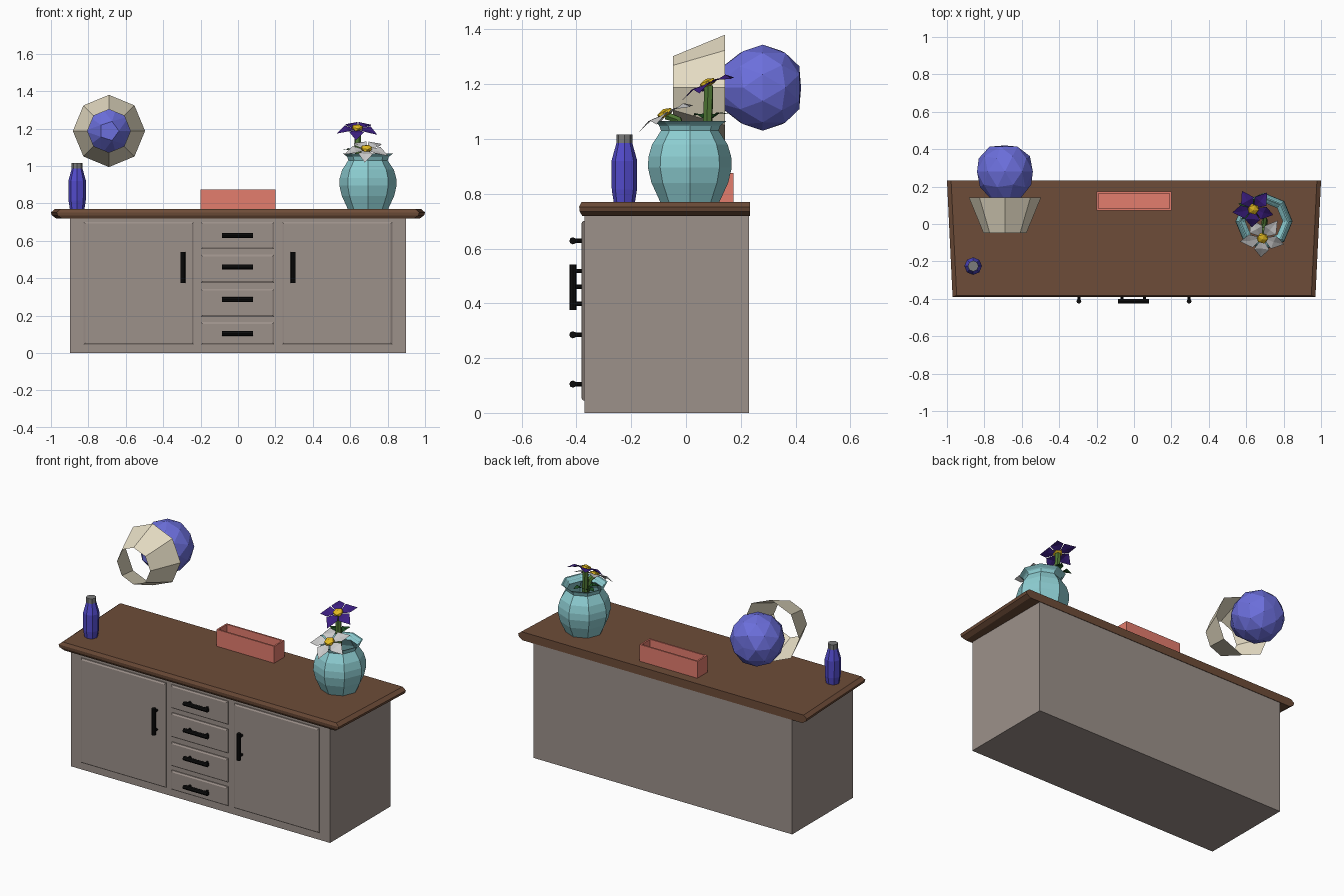
import bpy, bmesh
from math import sin, cos, pi, radians
from mathutils import Vector, Matrix

if "Cube" in bpy.data.objects:
    bpy.data.objects.remove(bpy.data.objects["Cube"])


def mat(name, r, g, b):
    m = bpy.data.materials.new(name)
    m.diffuse_color = (r, g, b, 1)
    m.use_nodes = True
    m.node_tree.nodes["Principled BSDF"].inputs["Base Color"].default_value = m.diffuse_color
    return m


TAUPE = mat("taupe", .335, .283, .255)
WOOD = mat("wood", .155, .073, .04)
BLACK = mat("black", .004, .004, .004)
AQUA = mat("aqua", .27, .62, .65)
BLUE = mat("blue", .085, .07, .60)
GREY = mat("cap_grey", .20, .20, .20)
CORAL = mat("coral", .77, .205, .155)
CREAM = mat("cream", .80, .73, .56)
GLOBE = mat("periwinkle", .15, .16, .72)
GREEN = mat("green", .08, .19, .035)
LEAF = mat("leaf_green", .012, .075, .015)
PURPLE = mat("purple", .045, .013, .22)
WHITE = mat("white", .75, .75, .75)
YELLOW = mat("yellow", .78, .50, .015)


def finish(name, bm, material):
    bmesh.ops.recalc_face_normals(bm, faces=bm.faces[:])
    me = bpy.data.meshes.new(name)
    bm.to_mesh(me)
    bm.free()
    me.materials.append(material)
    ob = bpy.data.objects.new(name, me)
    bpy.context.collection.objects.link(ob)
    return ob


def loft(name, rings, material, caps=(True, True)):
    """Skin a list of equal-length point rings."""
    bm = bmesh.new()
    vs = [[bm.verts.new(p) for p in ring] for ring in rings]
    n = len(vs[0])
    for a, b in zip(vs, vs[1:]):
        for i in range(n):
            j = (i + 1) % n
            bm.faces.new((a[i], a[j], b[j], b[i]))
    if caps[0]:
        bm.faces.new(vs[0])
    if caps[1]:
        bm.faces.new(vs[-1])
    return finish(name, bm, material)


def rect(x0, x1, y0, y1, z):
    return [(x0, y0, z), (x1, y0, z), (x1, y1, z), (x0, y1, z)]


def turned(name, cx, cy, profile, sides, material, caps=(True, True)):
    """Lathe (radius, z) pairs about a vertical axis."""
    rings = [[(cx + r * cos(2 * pi * i / sides), cy + r * sin(2 * pi * i / sides), z)
              for i in range(sides)] for r, z in profile]
    return loft(name, rings, material, caps)


def tube(name, pts, r, sides, material):
    """Round bar through points, one ring per point."""
    pts = [Vector(p) for p in pts]
    rings = []
    for i, p in enumerate(pts):
        d = pts[min(i + 1, len(pts) - 1)] - pts[max(i - 1, 0)]
        q = d.to_track_quat('Z', 'Y')
        rings.append([p + q @ Vector((r * cos(2 * pi * k / sides), r * sin(2 * pi * k / sides), 0))
                      for k in range(sides)])
    return loft(name, rings, material)


# Cabinet body and tapered, bevelled top
loft("cabinet_body", [rect(-.897, .897, -.37, .23, 0), rect(-.897, .897, -.37, .23, .72)], TAUPE)


def top_ring(inset, z):
    b, f = 1 - inset, .97 - inset
    return [(-f, -.39 + inset * .4, z), (f, -.39 + inset * .4, z), (b, .233, z), (-b, .233, z)]


loft("cabinet_top", [top_ring(.03, .718), top_ring(.005, .735), top_ring(0, .752), top_ring(.022, .77)], WOOD)


# Raised door and drawer panels
def panel(name, x0, x1, z0, z1):
    def ring(y, i):
        return [(x0 + i, y, z0 + i), (x1 - i, y, z0 + i), (x1 - i, y, z1 - i), (x0 + i, y, z1 - i)]
    loft(name, [ring(-.365, 0), ring(-.376, 0), ring(-.382, .009)], TAUPE)


# Bar handle with two posts
def handle(name, x, z, axis):
    a = Vector(axis)
    c = Vector((x, -.413, z))
    tube(name + "_bar", [c - a * .083, c + a * .083], .013, 8, BLACK)
    for i, s in enumerate((-1, 1)):
        p = c + a * .06 * s
        tube(f"{name}_post_{i}", [p, p + Vector((0, .04, 0))], .008, 8, BLACK)


for side, s in (("left", -1), ("right", 1)):
    xs = sorted((s * .237, s * .825))
    panel(side + "_door", xs[0], xs[1], .045, .70)
    handle(side + "_door_handle", s * .295, .458, (0, 0, 1))
for i, (z0, z1, zh) in enumerate([(.045, .165, .105), (.193, .342, .285),
                                  (.375, .526, .46), (.555, .70, .628)]):
    panel(f"drawer_{i}", -.198, .193, z0, z1)
    handle(f"drawer_{i}_handle", -.003, zh, (1, 0, 0))

# Open tray
loft("tray", [rect(-.2, .2, .073, .173, .77), rect(-.2, .2, .073, .173, .875),
              rect(-.19, .19, .083, .163, .875), rect(-.19, .19, .083, .163, .785)], CORAL)

# Bottle and cap
turned("bottle", -.86, -.225, [(.039, .77), (.046, .815), (.047, .92), (.029, .985)], 8, BLUE)
turned("bottle_cap", -.86, -.225, [(.029, .985), (.029, 1.016)], 8, GREY)

# Vase: eight-sided open tube with a pinched neck and flared rim
turned("vase", .695, .014, [(.108, .77), (.14, .84), (.153, .895), (.151, .935), (.138, .98),
                            (.105, 1.03), (.112, 1.05), (.134, 1.066), (.126, 1.064), (.1, 1.035)],
       8, AQUA, (False, False))

# Lamp shade: open eight-sided cone facing forward
LX, LZ = -.69, 1.187
loft("lamp_shade", [[(LX + r * cos(k * pi / 4), y, LZ + r * sin(k * pi / 4)) for k in range(8)]
                    for r, y in ((.115, -.048), (.193, .142))], CREAM, (False, False))

# Lamp bulb: faceted ball, flat at the back, drawn forward to a small nose
bm = bmesh.new()
bmesh.ops.create_icosphere(bm, subdivisions=2, radius=.157,
                           matrix=Matrix.Translation((LX, .28, LZ)) @ Matrix.Rotation(pi / 2, 4, 'X'))
for v in bm.verts:
    v.co.y = min(v.co.y, .42)
    if v.co.y < .165:
        v.co.x = LX + (v.co.x - LX) * .65
        v.co.z = LZ + (v.co.z - LZ) * .65
        v.co.y = .10
finish("lamp_bulb", bm, GLOBE)


# Flower: five broad, lightly creased petals around a faceted centre
def petal(bm, length, width, m):
    pts = [(0, 0, 0), (.52, .5, .012), (1, 0, -.012), (.52, -.5, .012), (.5, 0, .008)]
    a, b, c, d, e = [bm.verts.new(m @ Vector((x * length, y * width, z))) for x, y, z in pts]
    for f in ((a, e, b), (b, e, c), (c, e, d), (d, e, a)):
        bm.faces.new(f)


def flower(name, centre, tilt, length, width, material):
    base = Matrix.Translation(centre) @ Matrix.Rotation(radians(tilt), 4, 'X')
    bm = bmesh.new()
    for k in range(5):
        petal(bm, length, width, base @ Matrix.Rotation(radians(-94 + 72 * k), 4, 'Z'))
    finish(name + "_petals", bm, material)
    bm = bmesh.new()
    bmesh.ops.create_icosphere(bm, subdivisions=1, radius=.033,
                               matrix=base @ Matrix.Translation((0, 0, .01)) @ Matrix.Diagonal((1, 1, .5, 1)))
    finish(name + "_centre", bm, YELLOW)


flower("purple_flower", (.638, .083, 1.195), 24, .115, .08, PURPLE)
flower("white_flower", (.687, -.072, 1.085), 27, .125, .08, WHITE)

# Stems
tube("purple_stem", [(.67, .05, .80), (.645, .078, 1.0), (.638, .083, 1.195)], .018, 6, GREEN)
tube("white_stem", [(.70, .02, .80), (.695, -.01, 1.0), (.69, -.03, 1.07), (.687, -.072, 1.085)], .016, 6, GREEN)

# Leaves
bm = bmesh.new()
for x, y, z, turn, lift in ((.63, .09, 1.07, 165, 20), (.645, .09, 1.07, 70, 25), (.64, .07, 1.07, 215, 20)):
    petal(bm, .075, .05, Matrix.Translation((x, y, z)) @ Matrix.Rotation(radians(turn), 4, 'Z')
          @ Matrix.Rotation(radians(-lift), 4, 'Y'))
finish("leaves", bm, LEAF)
